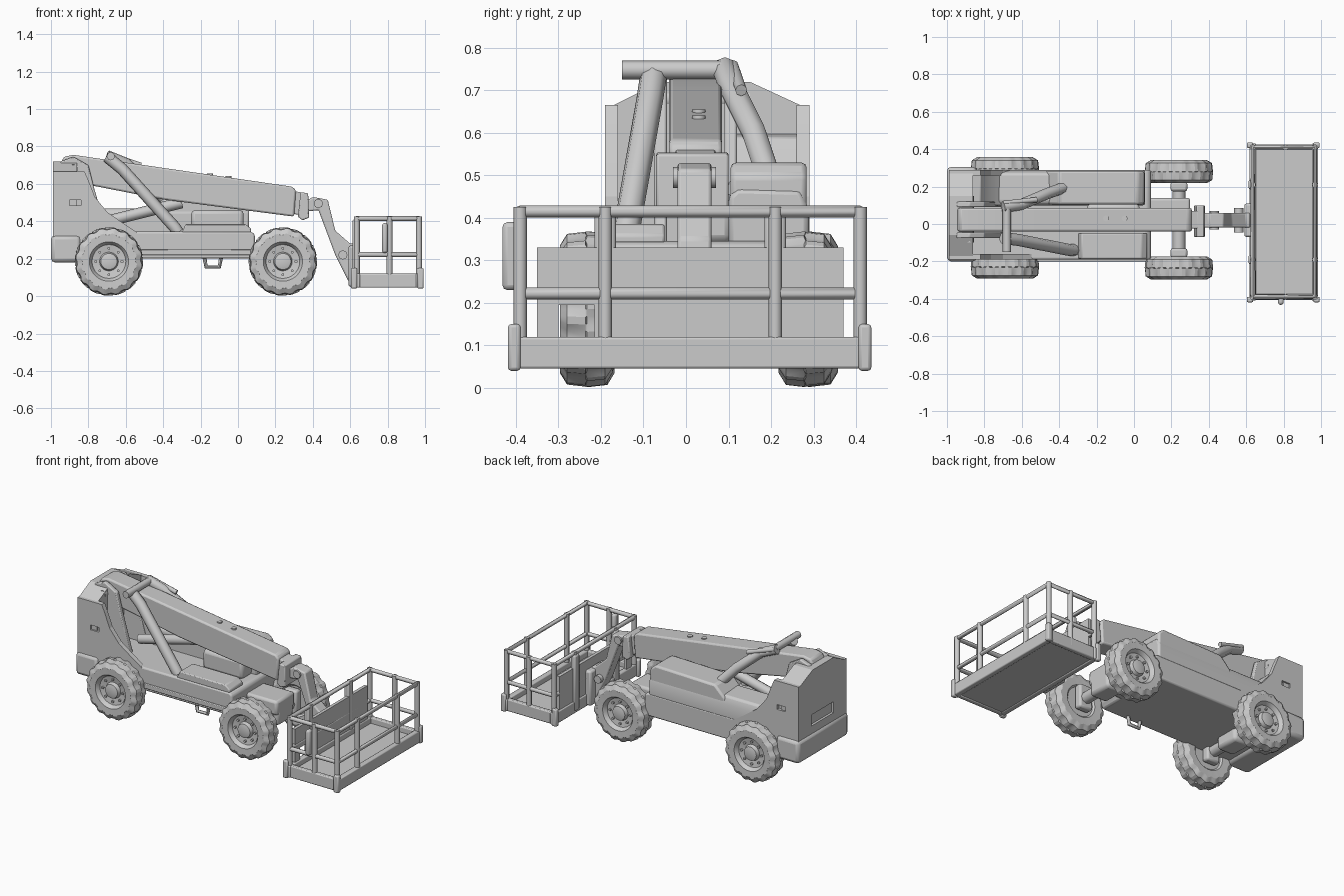
import bpy, bmesh, math
from mathutils import Matrix, Vector

if "Cube" in bpy.data.objects:
    bpy.data.objects.remove(bpy.data.objects["Cube"])


def finish(name, bm, bevel=0.0, angle=35):
    bmesh.ops.remove_doubles(bm, verts=bm.verts, dist=0.0005)
    bmesh.ops.recalc_face_normals(bm, faces=bm.faces)
    me = bpy.data.meshes.new(name)
    bm.to_mesh(me)
    bm.free()
    for p in me.polygons:
        p.use_smooth = True
    me.set_sharp_from_angle(angle=math.radians(angle))
    ob = bpy.data.objects.new(name, me)
    bpy.context.collection.objects.link(ob)
    if bevel:
        m = ob.modifiers.new("bevel", 'BEVEL')
        m.width, m.segments, m.limit_method = bevel, 2, 'ANGLE'
    return ob


def prism(name, pts, a, b, axis='y', bevel=0.006):
    """Extrude an (x,z) profile along y, or a (y,z) profile along x."""
    def at(p, d):
        return (p[0], d, p[1]) if axis == 'y' else (d, p[0], p[1])
    bm = bmesh.new()
    va = [bm.verts.new(at(p, a)) for p in pts]
    vb = [bm.verts.new(at(p, b)) for p in pts]
    bm.faces.new(va)
    bm.faces.new(vb[::-1])
    for i in range(len(pts)):
        j = (i + 1) % len(pts)
        bm.faces.new((va[i], vb[i], vb[j], va[j]))
    return finish(name, bm, bevel)


def box(name, x0, x1, y0, y1, z0, z1, bevel=0.006):
    return prism(name, [(x0, z0), (x1, z0), (x1, z1), (x0, z1)], y0, y1, 'y', bevel)


def tubes(name, paths, r):
    """Round bars along several point paths, joined in one mesh."""
    cu = bpy.data.curves.new(name, 'CURVE')
    cu.dimensions, cu.bevel_depth, cu.bevel_resolution, cu.use_fill_caps = '3D', r, 2, True
    for path in paths:
        s = cu.splines.new('POLY')
        s.points.add(len(path) - 1)
        for p, co in zip(s.points, path):
            p.co = (*co, 1)
    tmp = bpy.data.objects.new(name + "_path", cu)
    bm = bmesh.new()
    bpy.context.collection.objects.link(tmp)
    bpy.context.view_layer.update()
    me = bpy.data.meshes.new_from_object(tmp.evaluated_get(bpy.context.evaluated_depsgraph_get()))
    bm.from_mesh(me)
    bpy.data.objects.remove(tmp)
    return finish(name, bm, angle=50)


def cut(target, cutter):
    cutter.hide_render = True
    cutter.display_type = 'WIRE'
    for ob in (target, cutter):
        for p in ob.data.polygons:
            p.use_smooth = False
    m = target.modifiers.new("cut", 'BOOLEAN')
    m.operation, m.object, m.solver = 'DIFFERENCE', cutter, 'EXACT'


def wheel(name, x, y, side):
    """Lathed tyre with staggered lugs, dished rim and hub bolts."""
    prof = [(-.05, 0), (-.05, .09), (-.06, .10), (-.062, .15), (-.045, .178), (-.002, .183),
            (.002, .183), (.045, .178), (.062, .15), (.06, .105), (.05, .097), (.035, .09),
            (.028, .05), (.05, .043), (.055, .025), (.055, 0)]
    n, rings = 64, []
    bm = bmesh.new()
    for k in range(n):
        t = 2 * math.pi * k / n
        ring = []
        for i, (d, r) in enumerate(prof):
            if 3 <= i <= 8 and (k // 2 + (d > 0)) % 2:
                r -= 0.008
            ring.append(bm.verts.new((x + r * math.cos(t), y + side * d, .185 + r * math.sin(t))))
        rings.append(ring)
    for k in range(n):
        a, b = rings[k], rings[(k + 1) % n]
        for i in range(len(prof) - 1):
            bm.faces.new((a[i], a[i + 1], b[i + 1], b[i]))
    for k in range(8):
        t = math.pi * k / 4
        pos = Vector((x + .07 * math.cos(t), y + side * .034, .185 + .07 * math.sin(t)))
        bmesh.ops.create_cone(bm, cap_ends=True, segments=6, radius1=.008, radius2=.008, depth=.016,
                              matrix=Matrix.Translation(pos) @ Matrix.Rotation(math.pi / 2, 4, 'X'))
    return finish(name, bm, angle=30)


# Wheels and axles
for label, x, yl, yr in (("rear", -.69, -.23, .295), ("front", .24, -.235, .28)):
    wheel(label + "_wheel_near", x, yl, -1)
    wheel(label + "_wheel_far", x, yr, 1)
    tubes(label + "_axle", [[(x, yl, .185), (x, yr, .185)]], .035)
    box(label + "_differential", x - .06, x + .06, -.03, .13, .13, .25, .02)
    for y in (yl + .08, yr - .08):
        box(label + "_steering_knuckle", x - .045, x + .045, y - .025, y + .025, .12, .27, .012)

# Chassis, hood and rear counterweight
prism("chassis", [(-.96, .20), (.07, .20), (.09, .23), (.09, .33), (.07, .345), (-.96, .345)], -.19, .29, bevel=.01)
box("chassis_nose", .05, .30, -.04, .14, .20, .29, .015)
prism("engine_hood", [(.10, .33), (.289, .33), (.289, .42), (.27, .465), (.12, .47), (.10, .45)], -.86, .06, 'x', .012)
prism("engine_hood_top", [(-.47, .45), (-.40, .52), (.02, .53), (.055, .50), (.055, .40), (-.47, .40)], .105, .284, bevel=.012)
prism("near_deck_box", [(-.30, .34), (.07, .34), (.07, .36), (.04, .385), (-.28, .385)], -.185, -.05)
box("valve_block", -.25, .03, .0, .11, .34, .46, .02)
box("side_sill", -.52, .07, -.20, -.185, .22, .25, .004)
box("counterweight", -1.0, -.84, -.20, .305, .18, .325, .022)
tubes("boarding_step", [[(-.18, -.16, .21), (-.17, -.16, .155), (-.10, -.16, .155), (-.09, -.16, .21)]], .011)

# Rear turret with gabled back and sloping cheek plates
block = prism("turret_back", [(-.18, .30), (.28, .30), (.28, .66), (.15, .72), (-.06, .72), (-.18, .66)],
              -.99, -.86, 'x', 0)
cut(block, box("back_panel_cutter", -1.05, -.975, -.06, .16, .37, .44, 0))
cheek = [(-.99, .30), (-.99, .665), (-.82, .665), (-.80, .62), (-.765, .53), (-.70, .45), (-.60, .38), (-.54, .34), (-.54, .30)]
for label, y in (("near", -.19), ("far", .26)):
    plate = prism("turret_cheek_" + label, cheek, y, y + .03, bevel=0)
    cut(plate, box("cheek_hole_cutter_" + label, -.90, -.84, y - .02 + .03 * (label == "far"),
                   y + .02 + .03 * (label == "far"), .485, .515, 0))
prism("turret_fairing", [(-.88, .34), (-.88, .60), (-.82, .59), (-.77, .51), (-.70, .45), (-.70, .34)], .10, .265)
for label, y in (("near", -.075), ("far", .09)):
    prism("boom_pivot_plate_" + label, [(-.95, .34), (-.95, .72), (-.88, .745), (-.80, .70), (-.77, .58), (-.70, .34)], y, y + .03)
tubes("boom_pivot_pin", [[(-.88, -.10, .68), (-.88, .15, .68)]], .025)

# Telescopic boom
prism("outer_boom", [(-.96, .69), (-.93, .745), (-.88, .755), (-.50, .70), (.29, .585), (.31, .565),
                     (.30, .425), (-.39, .515), (-.80, .595)], -.04, .085, bevel=.01)
prism("inner_boom", [(.25, .57), (.365, .55), (.365, .43), (.25, .445)], -.025, .07)
prism("boom_collar", [(.335, .555), (.375, .55), (.38, .42), (.345, .405), (.32, .425)], -.07, .10)
for x in (-.15, -.05):
    tubes("boom_wear_pad", [[(x, .03, .62), (x, .03, .655 - .14 * (x + .15))]], .016)

# Lift arms bridging over the boom
tubes("lift_arch", [[(-.68, -.15, .748), (-.68, .09, .748)]], .022)
tubes("lift_arm_near", [[(-.70, -.075, .745), (-.62, -.085, .68), (-.34, -.14, .37), (-.32, -.14, .34)]], .032)
tubes("lift_arm_far", [[(-.70, .09, .75), (-.60, .105, .71), (-.47, .16, .60), (-.36, .20, .48)]], .03)
tubes("lift_cylinder", [[(-.70, .02, .40), (-.30, .02, .50)]], .03)
tubes("grab_bar", [[(-.70, .11, .758), (-.52, .13, .70)]], .014)

# Jib and platform rotator
prism("jib_arm", [(.35, .50), (.40, .53), (.48, .515), (.52, .35), (.60, .28), (.62, .28), (.62, .07),
                  (.59, .08), (.52, .22), (.43, .46), (.35, .45)], -.02, .06, bevel=.008)
for p, w in (((.43, .495), .05), ((.56, .22), .065)):
    tubes("jib_pin", [[(p[0], .02 - w, p[1]), (p[0], .02 + w, p[1])]], .025)
box("platform_rotator", .59, .645, -.07, .11, .05, .27, .012)

# Work platform: floor, toe boards, rear panel and guard rails
X0, X1, XM, Y0, Y1 = .635, .968, .81, -.39, .41
box("platform_floor", X0, X1, Y0, Y1, .05, .085, .004)
panel = box("rear_panel", .625, .645, -.35, .37, .10, .33, 0)
cut(panel, box("panel_hole_cutter", .60, .67, -.30, -.215, .12, .195, 0))
for x in (X0, X1):
    box("toe_board_end", x - .017, x + .017, Y0 - .02, Y1 + .02, .045, .12)
for y in (Y0, Y1):
    box("toe_board_side", X0, X1, y - .015, y + .015, .045, .12)
loops = [[(X0, Y0, z), (X1, Y0, z), (X1, Y1, z), (X0, Y1, z), (X0, Y0, z)] for z in (.415, .222)]
tubes("guard_rails", loops, .014)
posts = [(x, y) for x in (X0, X1) for y in (Y0, -.19, .21, Y1)] + [(XM, Y0), (XM, Y1)]
tubes("guard_posts", [[(x, y, .07), (x, y, .425)] for x, y in posts], .016)
for x in (X0 - .015, X1 + .008):
    for y in (Y0 - .014, Y1 + .011):
        box("corner_bumper", x - .017, x + .017, y - .015, y + .015, .04, .15, .008)
for y in (-.19, .21):
    box("rear_rail_bracket", .612, .645, y - .025, y + .025, .06, .41, .01)
box("gate_handle", .77, .80, -.432, -.39, .23, .39, .012)
